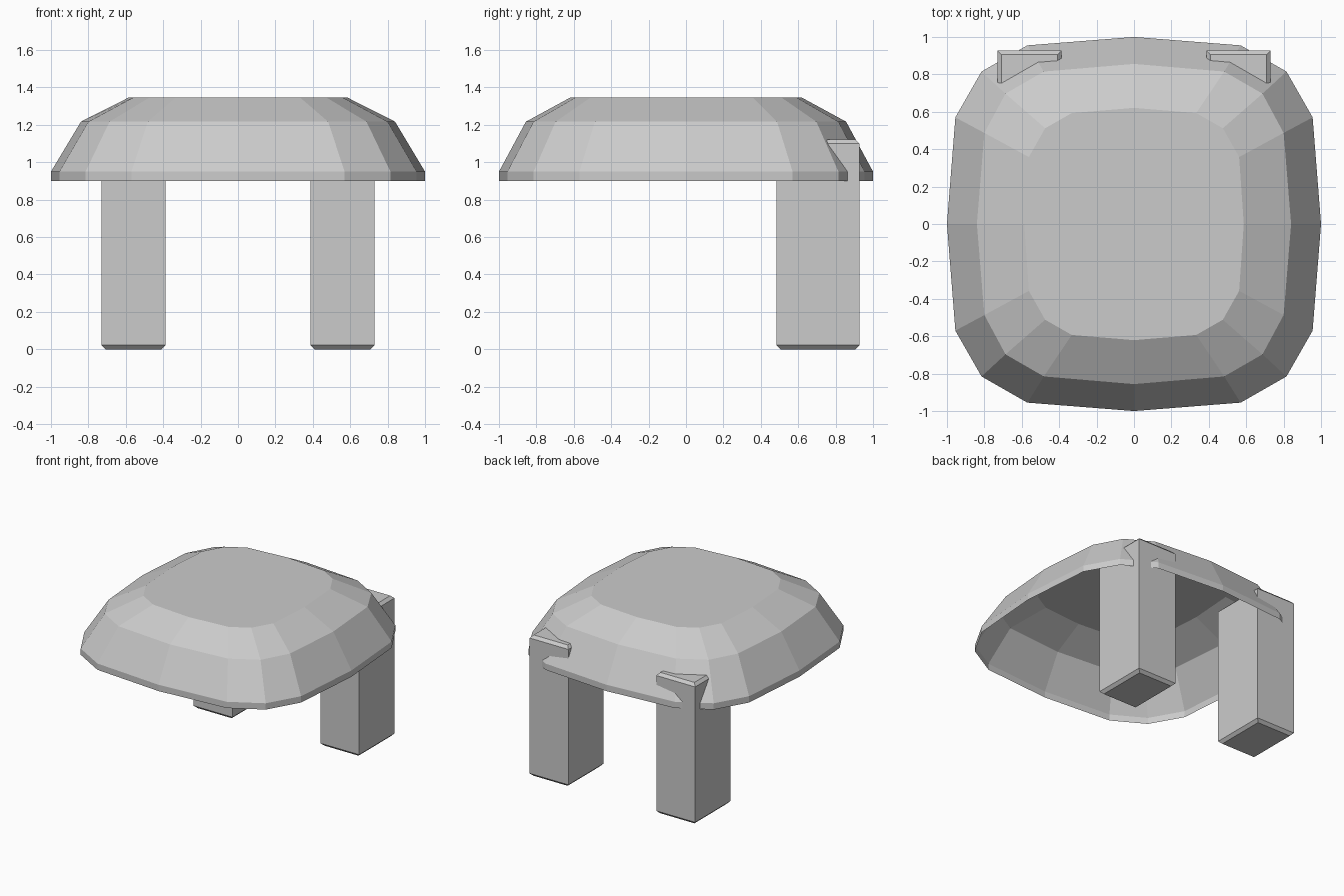
import bpy, bmesh

if "Cube" in bpy.data.objects:
    bpy.data.objects.remove(bpy.data.objects["Cube"])


def make_object(name, bm):
    bmesh.ops.recalc_face_normals(bm, faces=bm.faces)
    mesh = bpy.data.meshes.new(name)
    bm.to_mesh(mesh)
    bm.free()
    obj = bpy.data.objects.new(name, mesh)
    bpy.context.collection.objects.link(obj)
    return obj


def full_ring(quarter):
    """Repeat a quarter outline (from +x round to +y) into a closed loop."""
    q = quarter
    return (q[:-1]
            + [(-x, y) for x, y in q[:0:-1]]
            + [(-x, -y) for x, y in q[:-1]]
            + [(x, -y) for x, y in q[:0:-1]])


def loft(name, rings, cap_bottom):
    """Join (outline, height) rings with quads and close the top."""
    bm = bmesh.new()
    loops = [[bm.verts.new((x, y, z)) for x, y in pts] for pts, z in rings]
    n = len(loops[0])
    for low, high in zip(loops, loops[1:]):
        for i in range(n):
            j = (i + 1) % n
            bm.faces.new((low[i], low[j], high[j], high[i]))
    bm.faces.new(loops[-1])
    if cap_bottom:
        bm.faces.new(loops[0][::-1])
    return make_object(name, bm)


# Hollow faceted dome, open underneath
rim = full_ring([(1, 0), (.955, .57), (.815, .815), (.57, .955), (0, 1)])
shoulder = full_ring([(.84, 0), (.80, .487), (.687, .697), (.482, .815), (0, .856)])
crown = full_ring([(.587, 0), (.562, .358), (.475, .512), (.333, .593), (0, .621)])
dome = loft("dome_shell", [(rim, .90), (rim, .95), (shoulder, 1.217), (crown, 1.345)], False)

# Make the open shell's normals point outward
if dome.data.polygons[-1].normal.z < 0:
    dome.data.flip_normals()


def rectangle(x0, x1, y0, y1, inset):
    x0, x1, y0, y1 = x0 + inset, x1 - inset, y0 + inset, y1 - inset
    return [(x0, y0), (x1, y0), (x1, y1), (x0, y1)]


# Two rear legs with chamfered ends
for side, x0, x1 in (("left", -.73, -.387), ("right", .387, .73)):
    levels = [(.022, 0), (0, .022), (0, 1.1), (.022, 1.122)]
    loft(side + "_leg",
         [(rectangle(x0, x1, .483, .927, inset), z) for inset, z in levels], True)
